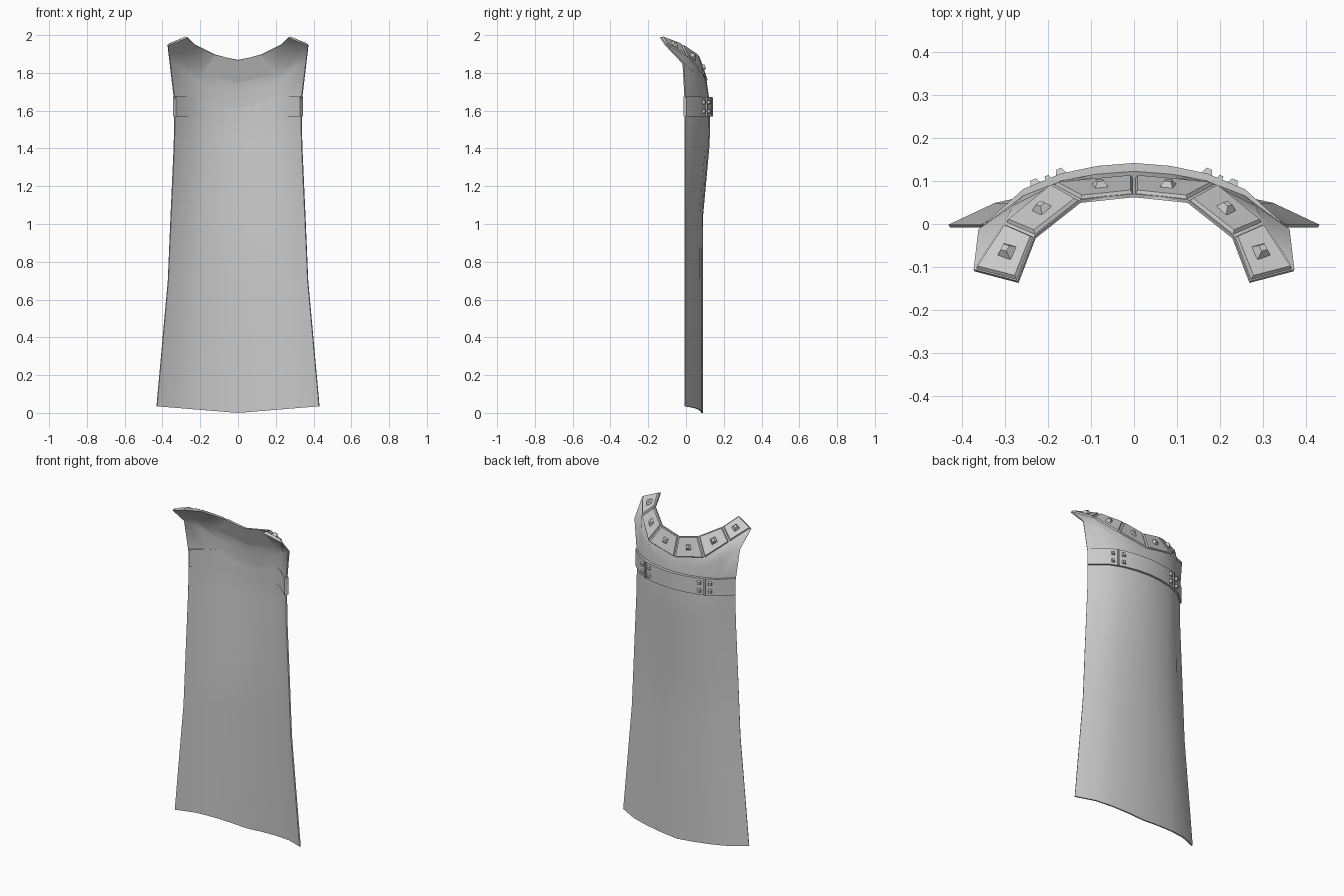
import bpy, bmesh
from mathutils import Vector

if "Cube" in bpy.data.objects:
    bpy.data.objects.remove(bpy.data.objects["Cube"])

grey = bpy.data.materials.new("cloth grey")
grey.diffuse_color = (0.6, 0.6, 0.6, 1)
grey.use_nodes = True
grey.node_tree.nodes["Principled BSDF"].inputs["Base Color"].default_value = grey.diffuse_color

# half arc of the cross-section: (fraction of half width, fraction of depth)
ARC = [(0, 1), (.25, .95), (.5, .82), (.75, .56), (1, 0)]


def arc_row(z, half_width, y_edge, y_mid, rise=0):
    return [Vector((half_width * t, y_edge + (y_mid - y_edge) * d, z + rise * t))
            for t, d in ARC]


def finish(name, bm, merge, thickness=0):
    """Turn half a part into a mirrored, shaded object."""
    mesh = bpy.data.meshes.new(name)
    bm.to_mesh(mesh)
    bm.free()
    mesh.materials.append(grey)
    ob = bpy.data.objects.new(name, mesh)
    bpy.context.collection.objects.link(ob)
    mirror = ob.modifiers.new("mirror", 'MIRROR')
    mirror.use_mirror_merge = merge
    if thickness:
        solid = ob.modifiers.new("thickness", 'SOLIDIFY')
        solid.thickness = thickness
        solid.offset = 0
        solid.use_even_offset = True
    bpy.ops.object.select_all(action='DESELECT')
    ob.select_set(True)
    bpy.context.view_layer.objects.active = ob
    bpy.ops.object.convert(target='MESH')
    bpy.ops.object.shade_smooth_by_angle(angle=0.6)
    return ob


def sheet(name, rows, thickness):
    bm = bmesh.new()
    grid = [[bm.verts.new(p) for p in row] for row in rows]
    for lo, hi in zip(grid, grid[1:]):
        for i in range(len(lo) - 1):
            bm.faces.new((lo[i], hi[i], hi[i + 1], lo[i + 1]))
    return finish(name, bm, True, thickness)


def frustum(bm, quad, normal, height, inset):
    """Raised block on a quad with its top pulled in by inset."""
    mid = sum(quad, Vector()) / 4
    low = [bm.verts.new(p - normal * .004) for p in quad]
    top = []
    for i, p in enumerate(quad):
        a = (quad[i - 1] - p).normalized()
        b = (quad[(i + 1) % 4] - p).normalized()
        top.append(bm.verts.new(p + (a + b) * inset + normal * height))
    faces = [bm.faces.new(low[::-1]), bm.faces.new(top)]
    for i in range(4):
        j = (i + 1) % 4
        faces.append(bm.faces.new((low[i], low[j], top[j], top[i])))
    bmesh.ops.recalc_face_normals(bm, faces=faces)


def rect(mid, u, v, w, h):
    return [mid + u * (w * a) + v * (h * b)
            for a, b in ((-1, -1), (1, -1), (1, 1), (-1, 1))]


# cape: straight rows, then a flare up to the collar
flare = [Vector(p) for p in ((0, .112, 1.71), (.09, .106, 1.715), (.18, .09, 1.735),
                             (.28, .04, 1.80), (.36, -.015, 1.85))]
outer = [Vector(p) for p in ((0, .106, 1.75), (.095, .1, 1.765), (.19, .088, 1.79),
                             (.30, .0, 1.885), (.372, -.108, 1.948))]
inner = [Vector(p) for p in ((0, .066, 1.868), (.062, .061, 1.88), (.125, .053, 1.897),
                             (.23, -.03, 1.95), (.27, -.135, 1.988))]
rows = [arc_row(0, .43, -.005, .085, .035),
        arc_row(.7, .37, -.005, .085),
        arc_row(1.05, .355, -.005, .087),
        arc_row(1.42, .338, -.005, .121),
        arc_row(1.57, .336, -.005, .124),
        arc_row(1.66, .337, -.005, .12),
        flare, outer, inner]
sheet("cape", rows, .008)

# belt around the cape
belt = [arc_row(z, .336, -.005, .13, r) for z, r in ((1.57, 0), (1.67, .005))]
sheet("belt", belt, .024)

# collar plates, each with a stud
plates, studs = bmesh.new(), bmesh.new()
for a, b in ((0, 2), (2, 3), (3, 4)):
    quad = [outer[a], outer[b], inner[b], inner[a]]
    n = (quad[2] - quad[0]).cross(quad[3] - quad[1]).normalized()
    if n.z < 0:
        n = -n
    frustum(plates, quad, n, .012, .008)
    u = (quad[1] + quad[2] - quad[0] - quad[3]).normalized()
    mid = sum(quad, Vector()) / 4 + n * .012
    frustum(studs, rect(mid, u, n.cross(u), .018, .018), n, .013, .01)
finish("collar_plates", plates, False)
finish("collar_studs", studs, False)

# belt joints: a vertical bar with two studs on either side
bars, rivets = bmesh.new(), bmesh.new()
up = Vector((0, 0, 1))
p, q = belt[0][2], belt[0][3]
u = (q - p).normalized()
n = up.cross(u)
if n.y < 0:
    n = -n
joint = p + u * .03 + n * .012
joint.z = 1.621
frustum(bars, rect(joint, u, up, .007, .052), n, .008, .002)
for side in (-.032, .032):
    for dz in (-.024, .024):
        mid = joint + u * side + up * dz
        frustum(rivets, rect(mid, u, up, .013, .013), n, .012, .006)
finish("belt_bars", bars, False)
finish("belt_studs", rivets, False)
